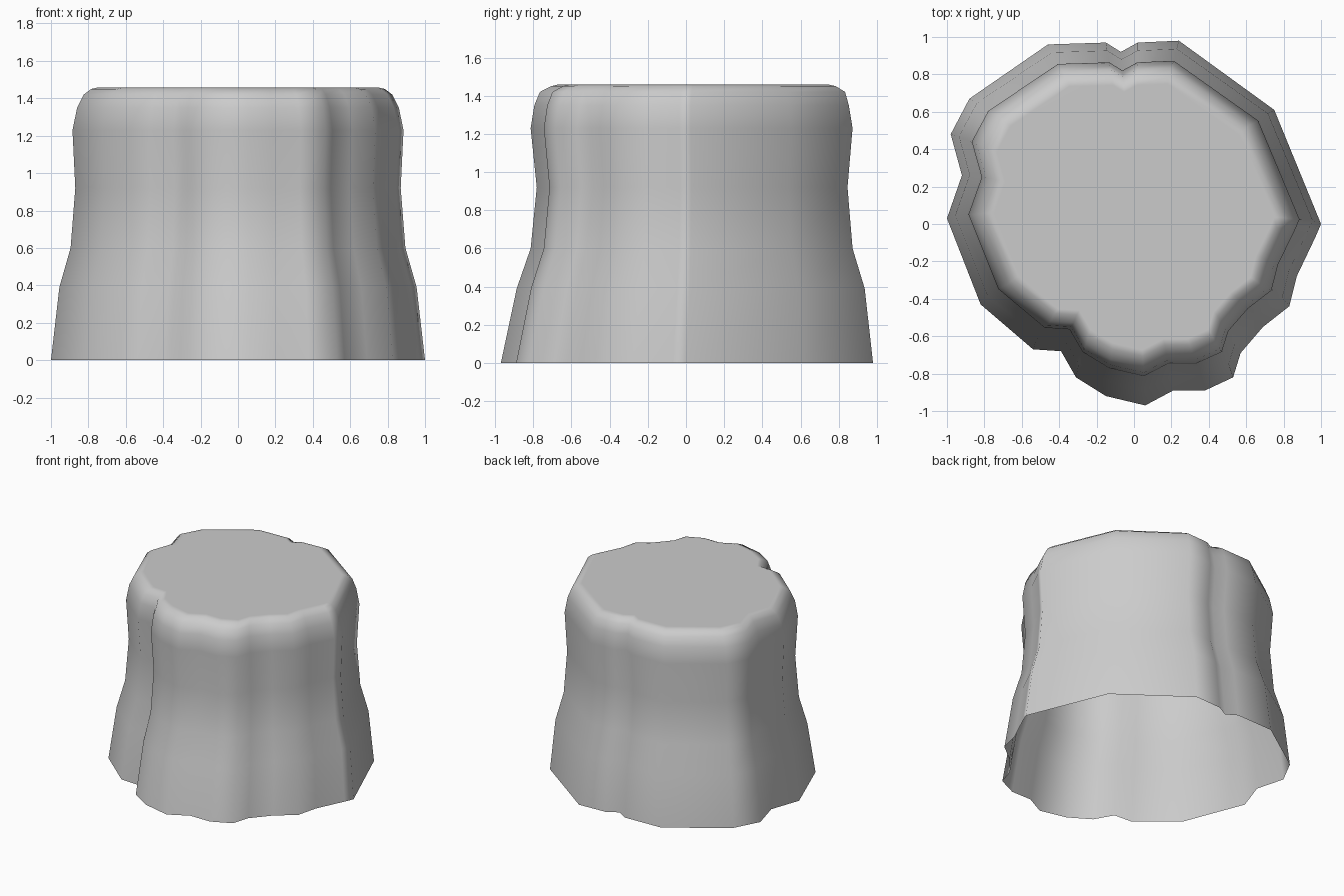
import bpy
import bmesh

# Remove the default object
default_object = bpy.data.objects.get("Cube")
if default_object:
    bpy.data.objects.remove(default_object, do_unlink=True)

# Stone colour
stone = bpy.data.materials.new("stone_grey")
stone.use_nodes = True
colour = (0.6, 0.6, 0.6, 1)
stone.diffuse_color = colour
stone.node_tree.nodes["Principled BSDF"].inputs["Base Color"].default_value = colour

# Irregular footprint, counter-clockwise from the left corner
footprint = [
    (1, 0), (.75, .61), (.24, .98), (.02, .97), (-.07, .92), (-.15, .97),
    (-.46, .96), (-.88, .67), (-.98, .48), (-.92, .26), (-1, .03),
    (-.82, -.43), (-.54, -.67), (-.39, -.68), (-.31, -.82), (-.15, -.92),
    (.06, -.97), (.21, -.89), (.38, -.89), (.53, -.82), (.57, -.69),
    (.69, -.55), (.83, -.44), (.87, -.28), (.97, -.07),
]

# Silhouette levels: height, width scale, depth scale, shift to the back
levels = [
    (0, 1, 1, 0),
    (.39, .955, .935, .02),
    (.6, .895, .865, .025),
    (.92, .87, .835, .028),
    (1.23, .885, .865, .025),
    (1.35, .86, .845, .025),
    (1.42, .825, .82, .03),
    (1.45, .785, .765, .035),
    (1.458, .75, .73, .035),
]


def add_ring(bm, height, width, depth, shift):
    """Place one scaled copy of the footprint at a given height."""
    return [bm.verts.new((x * width, y * depth + shift, height))
            for x, y in footprint]


def bridge(bm, lower, upper):
    """Join two rings with a band of quads facing outwards."""
    count = len(lower)
    for i in range(count):
        j = (i + 1) % count
        bm.faces.new((lower[i], lower[j], upper[j], upper[i]))


# Rock column: stacked rings, closed flat top, open underside
bm = bmesh.new()
rings = [add_ring(bm, *level) for level in levels]
for lower, upper in zip(rings, rings[1:]):
    bridge(bm, lower, upper)
bm.faces.new(rings[-1])
for face in bm.faces:
    face.smooth = True

mesh = bpy.data.meshes.new("rock_column")
bm.to_mesh(mesh)
bm.free()
mesh.materials.append(stone)
rock = bpy.data.objects.new("rock_column", mesh)
bpy.context.collection.objects.link(rock)

# Keep the large top reading as flat while the rim stays soft
normals = rock.modifiers.new("soft_rim", "WEIGHTED_NORMAL")
normals.mode = "FACE_AREA_WITH_ANGLE"
